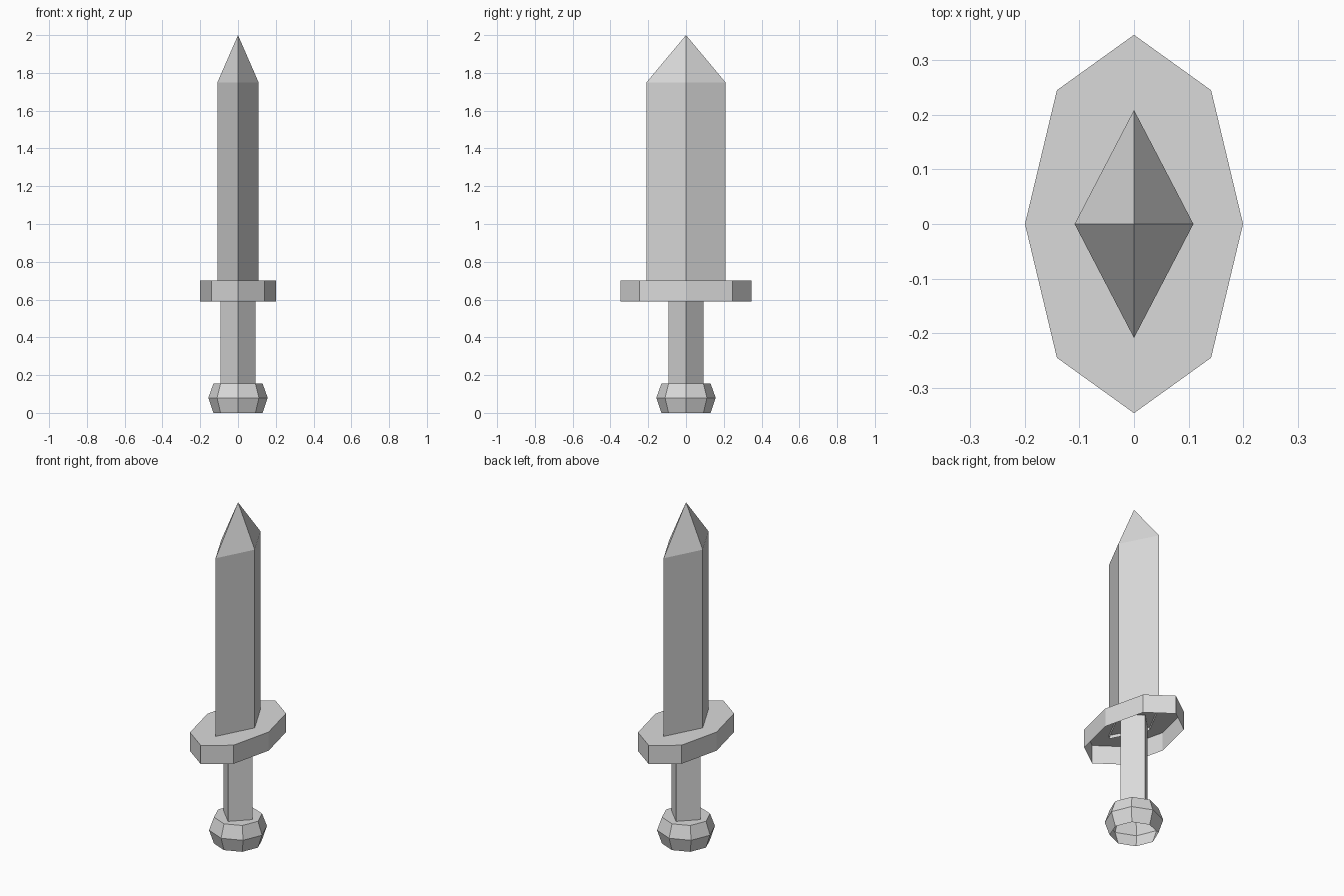
import bpy
import bmesh
import math

cube = bpy.data.objects.get("Cube")
if cube:
    bpy.data.objects.remove(cube, do_unlink=True)

grey = bpy.data.materials.new("plain_grey")
grey.use_nodes = True
colour = (0.7, 0.7, 0.7, 1.0)
grey.diffuse_color = colour
grey.node_tree.nodes["Principled BSDF"].inputs["Base Color"].default_value = colour


def ellipse(sides, rx, ry):
    """Outline with its first corner on the +x axis."""
    steps = [2 * math.pi * i / sides for i in range(sides)]
    return [(rx * math.cos(a), ry * math.sin(a)) for a in steps]


def loft(name, outline, sections, tip=None, cap_top=True):
    """Stack scaled copies of an outline; sections are (z, scale), bottom left open."""
    bm = bmesh.new()
    rings = [[bm.verts.new((x * s, y * s, z)) for x, y in outline] for z, s in sections]
    n = len(outline)
    for low, high in zip(rings, rings[1:]):
        for i in range(n):
            j = (i + 1) % n
            bm.faces.new((low[i], low[j], high[j], high[i]))
    if tip is not None:
        apex = bm.verts.new((0, 0, tip))
        for i in range(n):
            bm.faces.new((rings[-1][i], rings[-1][(i + 1) % n], apex))
    elif cap_top:
        bm.faces.new(rings[-1])
    mesh = bpy.data.meshes.new(name)
    bm.to_mesh(mesh)
    bm.free()
    mesh.materials.append(grey)
    obj = bpy.data.objects.new(name, mesh)
    bpy.context.collection.objects.link(obj)
    return obj


# Faceted pommel, hollow underneath
loft("pommel", ellipse(8, 0.157, 0.157), [(0, 0.83), (0.08, 1), (0.155, 0.83)])

# Square grip turned on its corner
loft("grip", ellipse(4, 0.093, 0.093), [(0.15, 1), (0.695, 1)], cap_top=False)

# Eight-sided guard, hollow underneath
loft("guard", ellipse(8, 0.2, 0.347), [(0.59, 1), (0.70, 1)])

# Diamond blade with a pointed tip
loft("blade", ellipse(4, 0.109, 0.209), [(0.68, 1), (1.75, 1)], tip=2.0)
